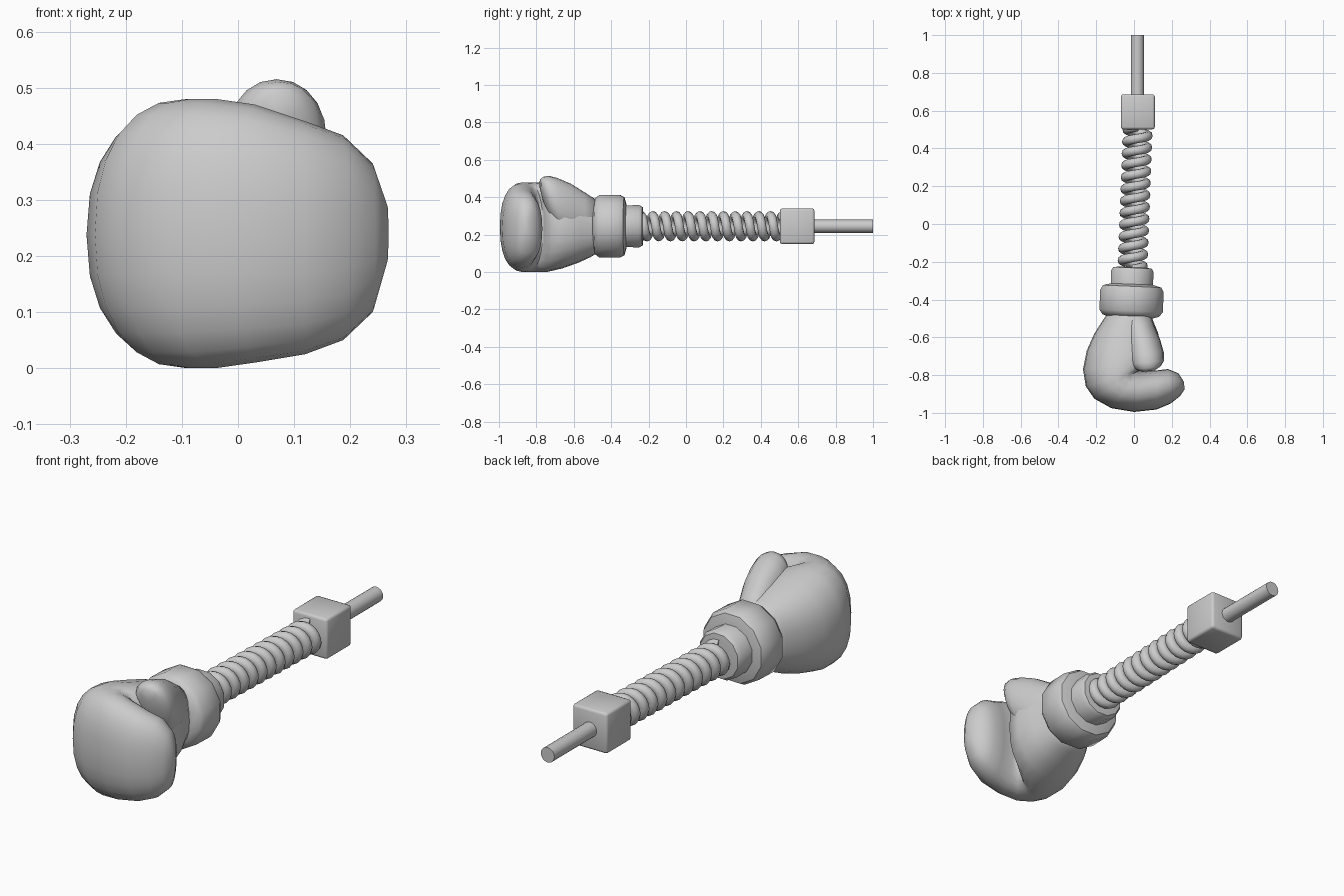
import bpy, bmesh, math
from mathutils import Vector, Matrix

if "Cube" in bpy.data.objects:
    bpy.data.objects.remove(bpy.data.objects["Cube"])

grey = bpy.data.materials.new("light_grey")
grey.diffuse_color = (0.6, 0.6, 0.6, 1)
grey.use_nodes = True
grey.node_tree.nodes["Principled BSDF"].inputs["Base Color"].default_value = grey.diffuse_color
AXIS_Z = 0.245


def finish(name, bm, angle=50):
    """Turn a bmesh into a smooth shaded object with sharp corners kept."""
    bmesh.ops.recalc_face_normals(bm, faces=bm.faces)
    mesh = bpy.data.meshes.new(name)
    bm.to_mesh(mesh)
    bm.free()
    mesh.materials.append(grey)
    mesh.shade_smooth()
    mesh.set_sharp_from_angle(angle=math.radians(angle))
    obj = bpy.data.objects.new(name, mesh)
    bpy.context.collection.objects.link(obj)
    return obj


def loft(name, rings, angle=50):
    """Skin a list of point rings and cap both ends."""
    bm = bmesh.new()
    loops = [[bm.verts.new(p) for p in ring] for ring in rings]
    n = len(loops[0])
    for a, b in zip(loops, loops[1:]):
        for i in range(n):
            j = (i + 1) % n
            bm.faces.new((a[i], a[j], b[j], b[i]))
    bm.faces.new(loops[0])
    bm.faces.new(loops[-1])
    return finish(name, bm, angle)


def oval(outer, inner, low, high, n=24, power=2.3):
    """Upright superellipse ring spanning two plan points and two heights."""
    o, i = Vector((*outer, 0)), Vector((*inner, 0))
    mid, half = (o + i) / 2, (i - o) / 2
    ring = []
    for k in range(n):
        t = 2 * math.pi * k / n
        c, s = math.cos(t), math.sin(t)
        u = math.copysign(abs(c) ** (2 / power), c)
        v = math.copysign(abs(s) ** (2 / power), s)
        ring.append(mid + half * u + Vector((0, 0, (low + high) / 2 + v * (high - low) / 2)))
    return ring


def lathe(name, profile, sides, x):
    """Turned part about the slightly skewed long axis."""
    rings = []
    for y, r in profile:
        ring = []
        for k in range(sides):
            t = 2 * math.pi * (k + 0.5) / sides
            ring.append(Vector((r * math.cos(t), y, r * math.sin(t))))
        rings.append(ring)
    mid = (profile[0][0] + profile[-1][0]) / 2
    turn = (Matrix.Translation((x, mid, AXIS_Z)) @ Matrix.Rotation(math.radians(-2.5), 4, 'Z')
            @ Matrix.Translation((0, -mid, 0)))
    return loft(name, [[turn @ p for p in ring] for ring in rings], 40)


# Glove fist: sections fan from the wrist around the knuckles to the fingertips
fist = [
    ((-0.13, -0.46), (0.09, -0.46), 0.11, 0.38),
    ((-0.165, -0.51), (0.10, -0.51), 0.08, 0.40),
    ((-0.21, -0.58), (0.125, -0.57), 0.05, 0.425),
    ((-0.25, -0.67), (0.145, -0.65), 0.02, 0.45),
    ((-0.27, -0.77), (0.135, -0.72), 0.0, 0.475),
    ((-0.255, -0.86), (0.075, -0.757), 0.0, 0.48),
    ((-0.21, -0.925), (0.04, -0.765), 0.0, 0.48),
    ((-0.12, -0.975), (0.04, -0.775), 0.0, 0.48),
    ((0.0, -0.995), (0.06, -0.78), 0.01, 0.47),
    ((0.12, -0.982), (0.12, -0.775), 0.025, 0.44),
    ((0.195, -0.95), (0.18, -0.768), 0.05, 0.415),
    ((0.245, -0.91), (0.235, -0.79), 0.10, 0.365),
    ((0.268, -0.875), (0.264, -0.835), 0.19, 0.29),
]
loft("glove_fist", [oval(*s) for s in fist], 80)

# Thumb lying along the upper right of the palm
thumb = [
    ((-0.06, -0.47), (0.08, -0.47), 0.20, 0.38),
    ((-0.05, -0.54), (0.108, -0.54), 0.20, 0.425),
    ((-0.04, -0.62), (0.138, -0.61), 0.20, 0.472),
    ((-0.03, -0.69), (0.158, -0.68), 0.23, 0.502),
    ((-0.02, -0.74), (0.158, -0.725), 0.30, 0.515),
    ((0.01, -0.77), (0.14, -0.755), 0.38, 0.51),
    ((0.045, -0.783), (0.11, -0.775), 0.44, 0.495),
]
loft("glove_thumb", [oval(*s, 20, 2.1) for s in thumb], 80)

# Wrist cuff and the smaller collar behind it
lathe("wrist_cuff", [(-0.495, 0.12), (-0.485, 0.155), (-0.46, 0.174), (-0.355, 0.174),
                     (-0.33, 0.16), (-0.318, 0.115)], 12, -0.013)
lathe("spring_collar", [(-0.34, 0.115), (-0.25, 0.117), (-0.232, 0.105), (-0.228, 0.07)], 12, -0.01)

# Coil spring swept around the axis
turns, steps, coil_r, wire_r = 12, 18, 0.056, 0.025
y0, y1 = -0.24, 0.515
rings = []
for k in range(turns * steps + 1):
    f = k / (turns * steps)
    t = 2 * math.pi * turns * f
    out = Vector((math.sin(t), 0, math.cos(t)))
    tangent = Vector((math.cos(t) * coil_r, (y1 - y0) / (2 * math.pi * turns), -math.sin(t) * coil_r))
    side = tangent.normalized().cross(out)
    centre = Vector((-0.008 + 0.028 * f, y0 + (y1 - y0) * f, AXIS_Z)) + out * coil_r
    rings.append([centre + wire_r * (out * math.cos(a) + side * math.sin(a))
                  for a in (2 * math.pi * i / 10 for i in range(10))])
loft("coil_spring", rings, 60)

# Mounting block with softened edges
bm = bmesh.new()
bmesh.ops.create_cube(bm, size=1)
bmesh.ops.scale(bm, vec=(0.18, 0.185, 0.19), verts=bm.verts)
bmesh.ops.translate(bm, vec=(0.02, 0.594, AXIS_Z), verts=bm.verts)
bmesh.ops.bevel(bm, geom=bm.edges[:], offset=0.012, segments=2, profile=0.5, affect='EDGES')
finish("mounting_block", bm, 50)

# Rod behind the block
loft("rear_rod", [[Vector((0.018 + 0.035 * math.cos(a), y, AXIS_Z + 0.035 * math.sin(a)))
                   for a in (2 * math.pi * i / 20 for i in range(20))] for y in (0.66, 1.0)], 40)
